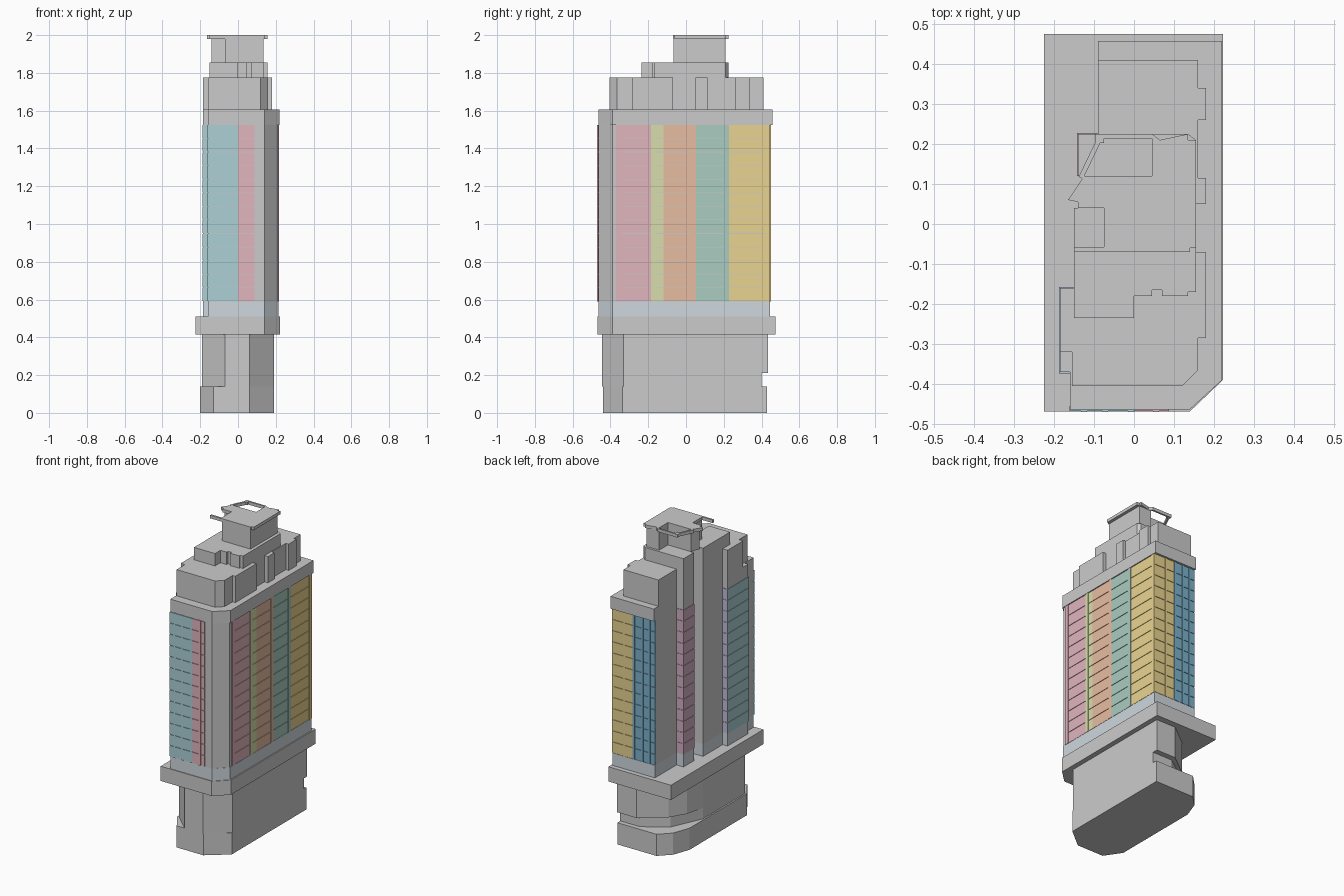
import bpy, bmesh, math
from mathutils import Matrix, Vector

if "Cube" in bpy.data.objects:
    bpy.data.objects.remove(bpy.data.objects["Cube"])


def material(name, rgb):
    m = bpy.data.materials.new(name)
    m.diffuse_color = tuple(min(1, c / 255 * 1.12) ** 2.2 for c in rgb) + (1,)
    m.use_nodes = True
    m.node_tree.nodes["Principled BSDF"].inputs["Base Color"].default_value = m.diffuse_color
    return m


PINK = material("pink", (200, 160, 168))
LIME = material("lime", (192, 197, 152))
ORANGE = material("orange", (205, 167, 143))
GREEN = material("green", (150, 181, 171))
YELLOW = material("yellow", (208, 188, 128))
TEAL = material("teal", (152, 185, 190))
BLUE = material("blue", (110, 158, 182))
MAUVE = material("mauve", (185, 155, 172))
LILAC = material("lilac", (170, 168, 195))
SLATE = material("slate", (184, 192, 198))


def finish(name, bm, mat=None):
    bmesh.ops.recalc_face_normals(bm, faces=bm.faces)
    me = bpy.data.meshes.new(name)
    bm.to_mesh(me)
    bm.free()
    ob = bpy.data.objects.new(name, me)
    bpy.context.collection.objects.link(ob)
    if mat:
        me.materials.append(mat)
    return ob


def prism(name, pts, z0, z1, floors=1, mat=None):
    """Extrude an outline upward as a stack of storeys."""
    bm = bmesh.new()
    h = (z1 - z0) / floors
    for i in range(floors):
        f = bm.faces.new([bm.verts.new((x, y, z0 + i * h)) for x, y in pts])
        up = bmesh.ops.extrude_face_region(bm, geom=[f], use_keep_orig=True)
        bmesh.ops.translate(bm, vec=(0, 0, h),
                            verts=[v for v in up["geom"] if isinstance(v, bmesh.types.BMVert)])
    return finish(name, bm, mat)


def rect(x0, x1, y0, y1):
    return [(x0, y0), (x1, y0), (x1, y1), (x0, y1)]


def beam(name, a, b, width, z0, z1):
    a, b = Vector(a), Vector(b)
    n = (b - a).orthogonal().normalized() * width / 2
    return prism(name, [a + n, b + n, b - n, a - n], z0, z1)


# storey levels of the shaft
Z0, Z1, FLOORS = 0.59, 1.525, 13


def bay(name, x0, x1, y0, y1, mat):
    """Column of coloured facade panels, one per storey."""
    bm = bmesh.new()
    h = (Z1 - Z0) / FLOORS
    for i in range(FLOORS):
        m = Matrix.LocRotScale(Vector(((x0 + x1) / 2, (y0 + y1) / 2, Z0 + (i + .5) * h)),
                               None, Vector((x1 - x0, y1 - y0, h - .003)))
        bmesh.ops.create_cube(bm, size=1, matrix=m)
    return finish(name, bm, mat)


# left side with recesses, shared by all tower levels (back to front)
LEFT = [(-.09, .225), (-.14, .225), (-.14, .12), (-.075, .12), (-.075, .04),
        (-.15, .04), (-.15, -.16), (-.185, -.16)]


def tower(xr, yb):
    return [(-.16, -.463), (.14, -.463), (xr, -.39), (xr, yb), (-.09, yb)] + LEFT + \
           [(-.185, -.37), (-.16, -.37)]


# podium
prism("podium_base", [(-.2, -.335), (-.13, -.44), (.06, -.44), (.19, -.335), (.19, .43),
                      (-.09, .43), (-.16, .36), (-.2, .25)], 0, .14)
FRONT = [(-.19, -.33), (-.07, -.445), (.06, -.445), (.19, -.33)]
prism("podium_recessed_floor", FRONT + [(.19, .4), (.05, .4), (-.1, .3), (-.19, .1)], .14, .21)
prism("podium_upper_floors", FRONT + [(.19, .435), (.05, .435), (-.1, .32), (-.16, .22), (-.19, .1)],
      .21, .415, 3)
prism("podium_roof_slab", [(-.225, -.468), (.14, -.468), (.222, -.39), (.222, .475), (-.225, .475)],
      .415, .51)

# tower shaft
prism("transfer_floor", tower(.215, .445), .51, Z0, 1, SLATE)
prism("tower_shaft", tower(.211, .441), Z0, Z1, FLOORS)
prism("crown_slab", tower(.22, .457), Z1, 1.605)

# coloured bays on the right side, with pilasters
for n, (a, b, mat) in enumerate([(-.37, -.185, PINK), (-.185, -.12, LIME), (-.12, .05, ORANGE),
                                 (.05, .225, GREEN), (.225, .445, YELLOW)]):
    bay(f"right_bay_{n}", .205, .215, a, b, mat)
for n, y in enumerate((-.355, -.17, .04, .215, .43)):
    prism(f"right_pilaster_{n}", rect(.205, .218, y - .013, y + .013), Z0, Z1,
          1, (PINK, LIME, ORANGE, GREEN, YELLOW)[n])

# front bays and pilasters
bay("front_bay_left", -.161, 0, -.467, -.455, TEAL)
bay("front_bay_setback", -.188, -.16, -.373, -.36, TEAL)
bay("front_bay_right", 0, .088, -.467, -.455, PINK)
for n, (x, mat) in enumerate(((-.125, TEAL), (-.072, TEAL), (-.008, TEAL), (.055, PINK))):
    prism(f"front_pilaster_{n}", rect(x - .007, x + .007, -.47, -.455), Z0, Z1, 1, mat)

# back bays and pilasters
bay("back_bay_right", .06, .213, .435, .445, YELLOW)
bay("back_bay_left", -.09, .06, .435, .445, BLUE)
for n, (x, mat) in enumerate(((.13, YELLOW), (.06, BLUE), (0, BLUE), (-.05, BLUE))):
    prism(f"back_pilaster_{n}", rect(x - .007, x + .007, .435, .449), Z0, Z1, 1, mat)

# left bays
bay("left_bay_front", -.188, -.18, -.37, -.16, TEAL)
bay("left_bay_return", -.188, -.15, -.165, -.157, LILAC)
bay("left_bay_back", -.143, -.135, .12, .225, MAUVE)
bay("left_bay_back_return", -.143, -.09, .22, .228, MAUVE)

# penthouse floors with notched right side
prism("penthouse_floors", [(-.155, -.405), (.12, -.405), (.16, -.365), (.16, -.285), (.18, -.285),
                           (.18, -.07), (.155, -.07), (.155, .05), (.18, .05), (.18, .115),
                           (.16, .115), (.16, .26), (.18, .26), (.18, .34), (.16, .34),
                           (.16, .41), (-.09, .41)] + LEFT + [(-.185, -.32), (-.155, -.32)],
      1.605, 1.775, 2)
prism("plant_floor", [(-.15, -.235), (0, -.235), (0, -.18), (.045, -.18), (.045, -.165),
                      (.07, -.165), (.07, -.18), (.135, -.18), (.135, -.17), (.155, -.17),
                      (.155, .21), (.135, .225)] + LEFT[1:-1], 1.775, 1.855)

# roof core, roof plate and open frame
prism("roof_core", [(-.07, -.065), (.135, -.065), (.135, .21), (.045, .21), (.045, .12),
                    (-.12, .12), (-.14, .06), (-.07, .04)], 1.855, 1.98)
prism("roof_plate", [(-.075, -.07), (.14, -.07), (.14, -.06), (.155, -.06), (.155, .21),
                     (.135, .21), (.135, .225), (.065, .21), (.045, .225), (.045, .12),
                     (-.125, .12), (-.165, .06), (-.14, .055), (-.14, .04), (-.075, .04)], 1.98, 2)
beam("roof_beam_back", (-.09, .219), (.045, .219), .011, 1.98, 2)
beam("roof_beam_diagonal", (-.133, .115), (-.085, .215), .012, 1.98, 2)
beam("roof_beam_front", (-.15, -.064), (-.075, -.064), .012, 1.98, 2)
prism("roof_frame_corner", rect(-.097, -.075, .203, .225), 1.98, 2)
